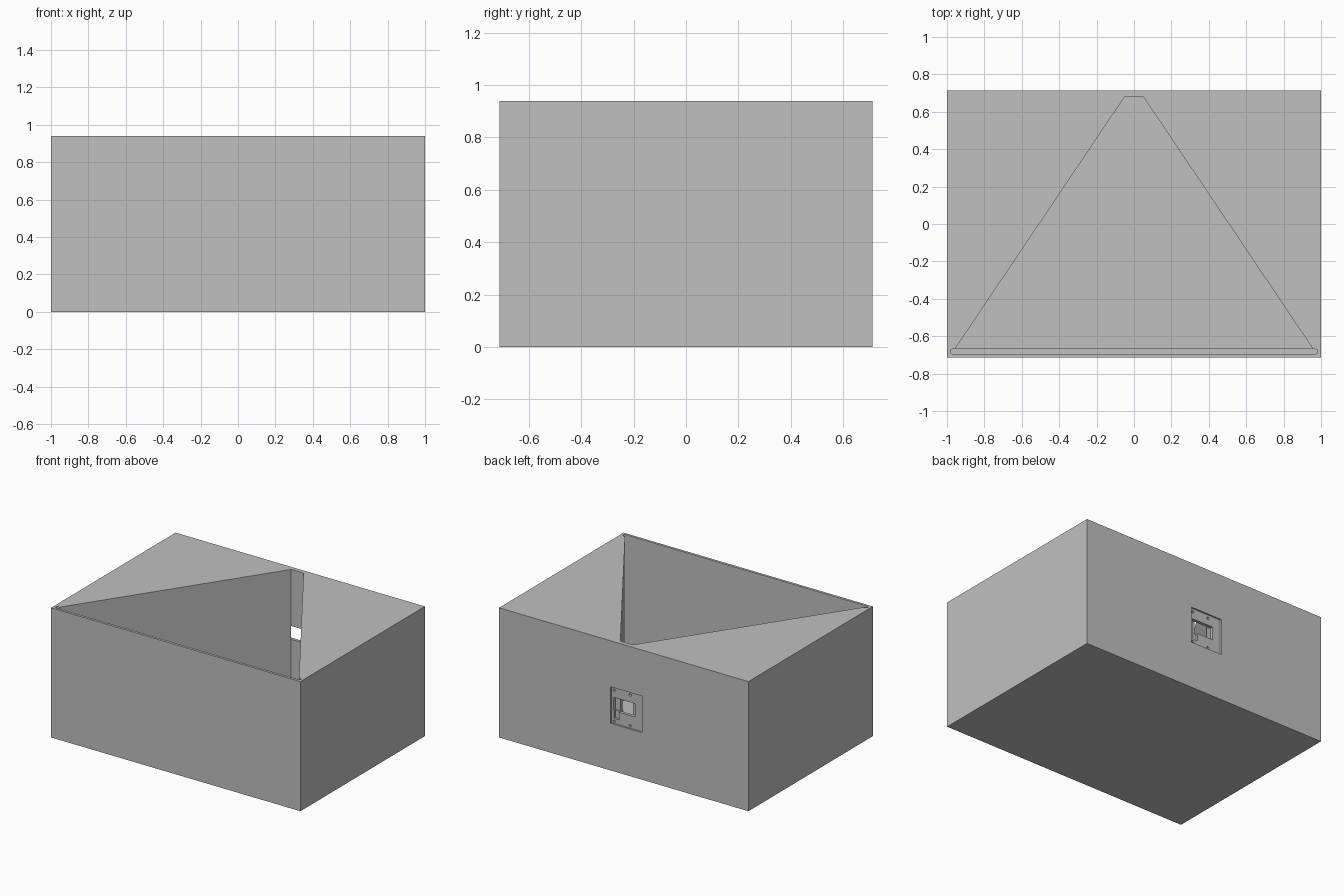
import bpy
import bmesh
import math

default = bpy.data.objects.get("Cube")
if default:
    bpy.data.objects.remove(default, do_unlink=True)

grey = bpy.data.materials.new("plain grey")
grey.use_nodes = True
colour = (0.53, 0.53, 0.53, 1)
grey.diffuse_color = colour
grey.node_tree.nodes["Principled BSDF"].inputs["Base Color"].default_value = colour


def prism(name, outline, low, high, upright=False):
    """Extrude an outline along z, or along y when upright (outline is then x, z)."""
    bm = bmesh.new()
    place = (lambda a, b: (a, low, b)) if upright else (lambda a, b: (a, b, low))
    face = bm.faces.new([bm.verts.new(place(a, b)) for a, b in outline])
    moved = bmesh.ops.extrude_face_region(bm, geom=[face])["geom"]
    shift = (0, high - low, 0) if upright else (0, 0, high - low)
    bmesh.ops.translate(bm, vec=shift, verts=[v for v in moved if isinstance(v, bmesh.types.BMVert)])
    bmesh.ops.recalc_face_normals(bm, faces=bm.faces)
    mesh = bpy.data.meshes.new(name)
    bm.to_mesh(mesh)
    bm.free()
    mesh.materials.append(grey)
    obj = bpy.data.objects.new(name, mesh)
    bpy.context.collection.objects.link(obj)
    return obj


def rect(x0, x1, b0, b1):
    return [(x0, b0), (x1, b0), (x1, b1), (x0, b1)]


def circle(x, z, radius, sides=16):
    turns = [2 * math.pi * i / sides for i in range(sides)]
    return [(x + radius * math.cos(t), z + radius * math.sin(t)) for t in turns]


def rounded_slot(half_length, y, radius, steps=8):
    points = []
    for side, start in ((1, -math.pi / 2), (-1, math.pi / 2)):
        for i in range(steps + 1):
            t = start + math.pi * i / steps
            points.append((side * (half_length - radius) + radius * math.cos(t),
                           y + radius * math.sin(t)))
    return points


def cut(body, cutter):
    cutter.hide_render = True
    mod = body.modifiers.new(cutter.name, "BOOLEAN")
    mod.operation = "DIFFERENCE"
    mod.solver = "EXACT"
    mod.object = cutter
    bpy.context.view_layer.objects.active = body
    bpy.ops.object.modifier_apply(modifier=mod.name)
    bpy.data.objects.remove(cutter, do_unlink=True)


# Solid housing
housing = prism("housing", rect(-1, 1, -0.713, 0.713), 0, 0.94)

# Tapered chamber, open at the top
chamber = [(-0.965, -0.68), (0.965, -0.68), (0.05, 0.68), (-0.05, 0.68)]
cut(housing, prism("chamber_cutter", chamber, 0.04, 1))

# Panel slot along the front
cut(housing, prism("panel_slot_cutter", rounded_slot(0.982, -0.682, 0.0127), 0.025, 1))

# Shallow plate recess on the back
cut(housing, prism("plate_recess_cutter", rect(-0.148, 0.106, 0.342, 0.606), 0.702, 0.8, True))

# Socket opening through to the chamber, with a lower notch
cut(housing, prism("socket_cutter", rect(-0.084, 0.09, 0.434, 0.53), 0.678, 0.8, True))
cut(housing, prism("notch_cutter", rect(0.045, 0.086, 0.378, 0.44), 0.685, 0.8, True))

# Screw holes
for hole_x in (-0.044, 0.084):
    for hole_z in (0.358, 0.582):
        cut(housing, prism("screw_hole_cutter", circle(hole_x, hole_z, 0.009), 0.685, 0.8, True))
